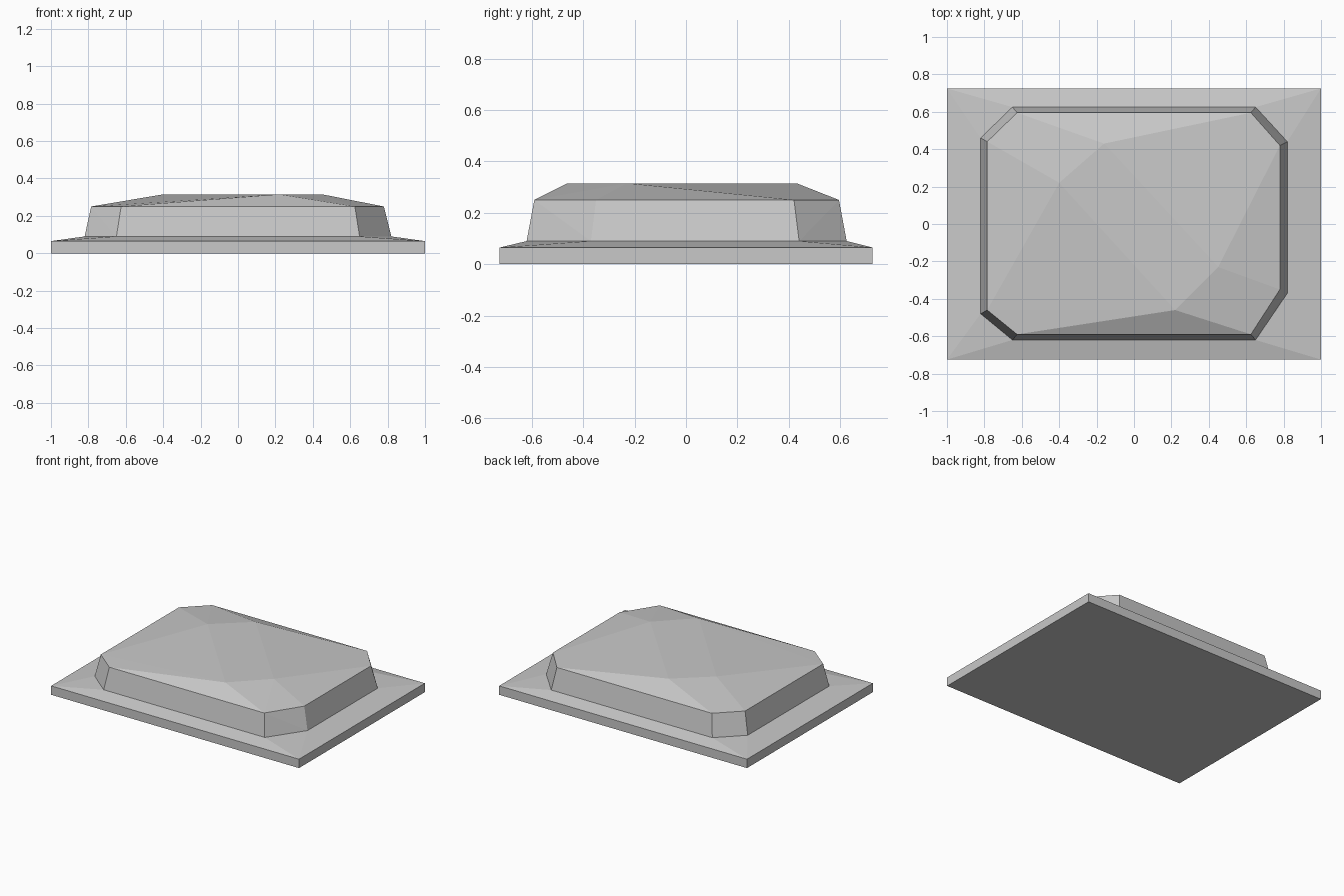
import bpy
import bmesh

cube = bpy.data.objects.get("Cube")
if cube:
    bpy.data.objects.remove(cube, do_unlink=True)

grey = bpy.data.materials.new("stone_grey")
grey.use_nodes = True
colour = (0.58, 0.58, 0.58, 1)
grey.diffuse_color = colour
grey.node_tree.nodes["Principled BSDF"].inputs["Base Color"].default_value = colour


def faceted_layer(name, lower, z0, upper, z1, open_top=False, open_bottom=False):
    """Convex faceted block between two outlines, optionally open where it joins its neighbour."""
    bm = bmesh.new()
    for outline, z in ((lower, z0), (upper, z1)):
        for x, y in outline:
            bm.verts.new((x, y, z))
    bmesh.ops.convex_hull(bm, input=bm.verts[:])
    bmesh.ops.recalc_face_normals(bm, faces=bm.faces[:])
    hidden = [f for f in bm.faces
              if (open_top and all(abs(v.co.z - z1) < 1e-5 for v in f.verts))
              or (open_bottom and all(abs(v.co.z - z0) < 1e-5 for v in f.verts))]
    bmesh.ops.delete(bm, geom=hidden, context='FACES')
    bmesh.ops.dissolve_limit(bm, angle_limit=0.005, verts=bm.verts[:], edges=bm.edges[:])
    mesh = bpy.data.meshes.new(name)
    bm.to_mesh(mesh)
    bm.free()
    mesh.materials.append(grey)
    obj = bpy.data.objects.new(name, mesh)
    bpy.context.collection.objects.link(obj)
    return obj


# Outlines, counter-clockwise from the back right corner
slab = [(1, 0.725), (-1, 0.725), (-1, -0.725), (1, -0.725)]
foot = [(0.65, 0.625), (-0.65, 0.625), (-0.82, 0.46), (-0.82, -0.48),
        (-0.65, -0.62), (0.65, -0.62), (0.82, -0.37), (0.82, 0.44)]
rim = [(0.625, 0.595), (-0.625, 0.595), (-0.785, 0.44), (-0.785, -0.46),
       (-0.625, -0.59), (0.625, -0.59), (0.78, -0.35), (0.78, 0.42)]
crown = [(-0.16, 0.43), (-0.4, 0.22), (0.22, -0.46), (0.45, -0.23)]

# Flat slab, shallow skirt, tapered wall and irregular cap
faceted_layer("base_slab", slab, 0, slab, 0.065, open_top=True)
faceted_layer("sloped_skirt", slab, 0.065, foot, 0.09, open_top=True, open_bottom=True)
faceted_layer("tapered_wall", foot, 0.09, rim, 0.25, open_top=True, open_bottom=True)
faceted_layer("faceted_cap", rim, 0.25, crown, 0.315, open_bottom=True)
